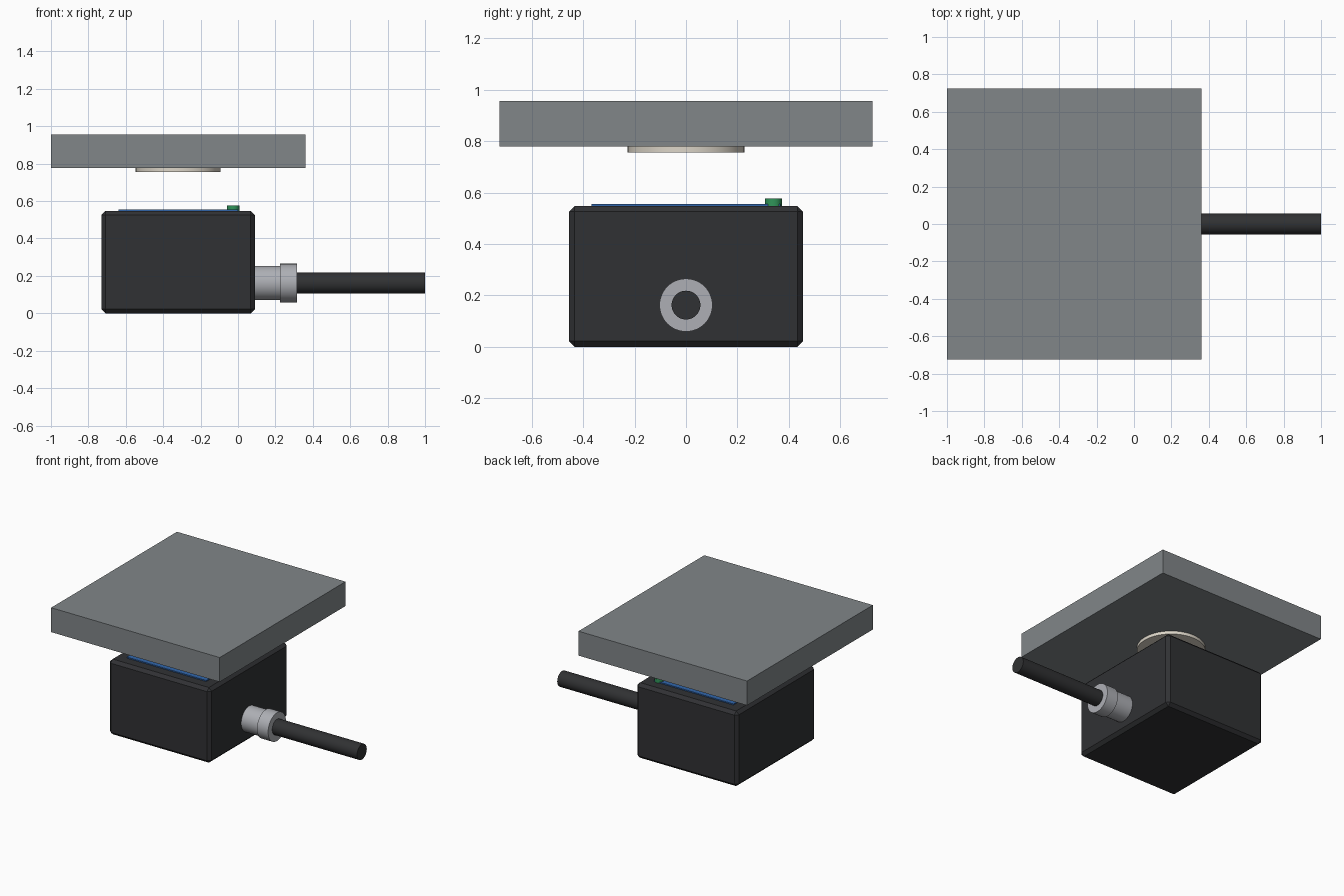
import bpy, math

if "Cube" in bpy.data.objects:
    bpy.data.objects.remove(bpy.data.objects["Cube"])

def material(name, r, g, b):
    m = bpy.data.materials.new(name)
    m.diffuse_color = (r, g, b, 1)
    m.use_nodes = True
    m.node_tree.nodes["Principled BSDF"].inputs["Base Color"].default_value = m.diffuse_color
    return m

black = material("black_plastic", 0.03, 0.031, 0.034)
rubber = material("dark_rubber", 0.03, 0.031, 0.033)
steel = material("steel", 0.22, 0.24, 0.25)
metal = material("light_metal", 0.42, 0.43, 0.46)
cream = material("cream", 0.72, 0.67, 0.58)
blue = material("blue", 0.03, 0.13, 0.4)
green = material("green", 0.03, 0.3, 0.1)

def box(name, x, y, z, mat, bevel=0):
    """Box from (min, max) ranges, optionally chamfered."""
    rng = (x, y, z)
    bpy.ops.mesh.primitive_cube_add(size=1, location=[(a + b) / 2 for a, b in rng])
    o = bpy.context.object
    o.name = name
    o.scale = [b - a for a, b in rng]
    bpy.ops.object.transform_apply(location=False, rotation=False, scale=True)
    o.data.materials.append(mat)
    if bevel:
        m = o.modifiers.new("chamfer", 'BEVEL')
        m.width, m.segments = bevel, 1
    return o

def cylinder(name, start, length, radius, mat, along_x=False):
    """Round part growing from start along +z or +x."""
    loc = list(start)
    loc[0 if along_x else 2] += length / 2
    bpy.ops.mesh.primitive_cylinder_add(
        vertices=48, radius=radius, depth=length, location=loc,
        rotation=(0, math.pi / 2 if along_x else 0, 0))
    o = bpy.context.object
    o.name = name
    o.data.materials.append(mat)
    bpy.ops.object.shade_smooth_by_angle(angle=math.radians(30))
    return o

# Sensor housing with sensing face and indicator light
box("housing", (-0.73, 0.09), (-0.455, 0.455), (0, 0.548), black, 0.022)
box("sensing_face", (-0.64, 0.0), (-0.367, 0.367), (0.535, 0.556), blue)
cylinder("indicator_light", (-0.025, 0.34, 0.54), 0.036, 0.033, green)

# Cable gland, collar and cable
cylinder("gland", (0.08, 0, 0.162), 0.15, 0.092, metal, True)
cylinder("gland_collar", (0.225, 0, 0.162), 0.09, 0.103, metal, True)
cylinder("cable", (0.30, 0, 0.162), 0.70, 0.056, rubber, True)

# Floating target plate with the disc underneath
box("target_plate", (-1, 0.36), (-0.725, 0.725), (0.778, 0.956), steel)
cylinder("target_disc", (-0.32, 0, 0.755), 0.035, 0.227, cream)
